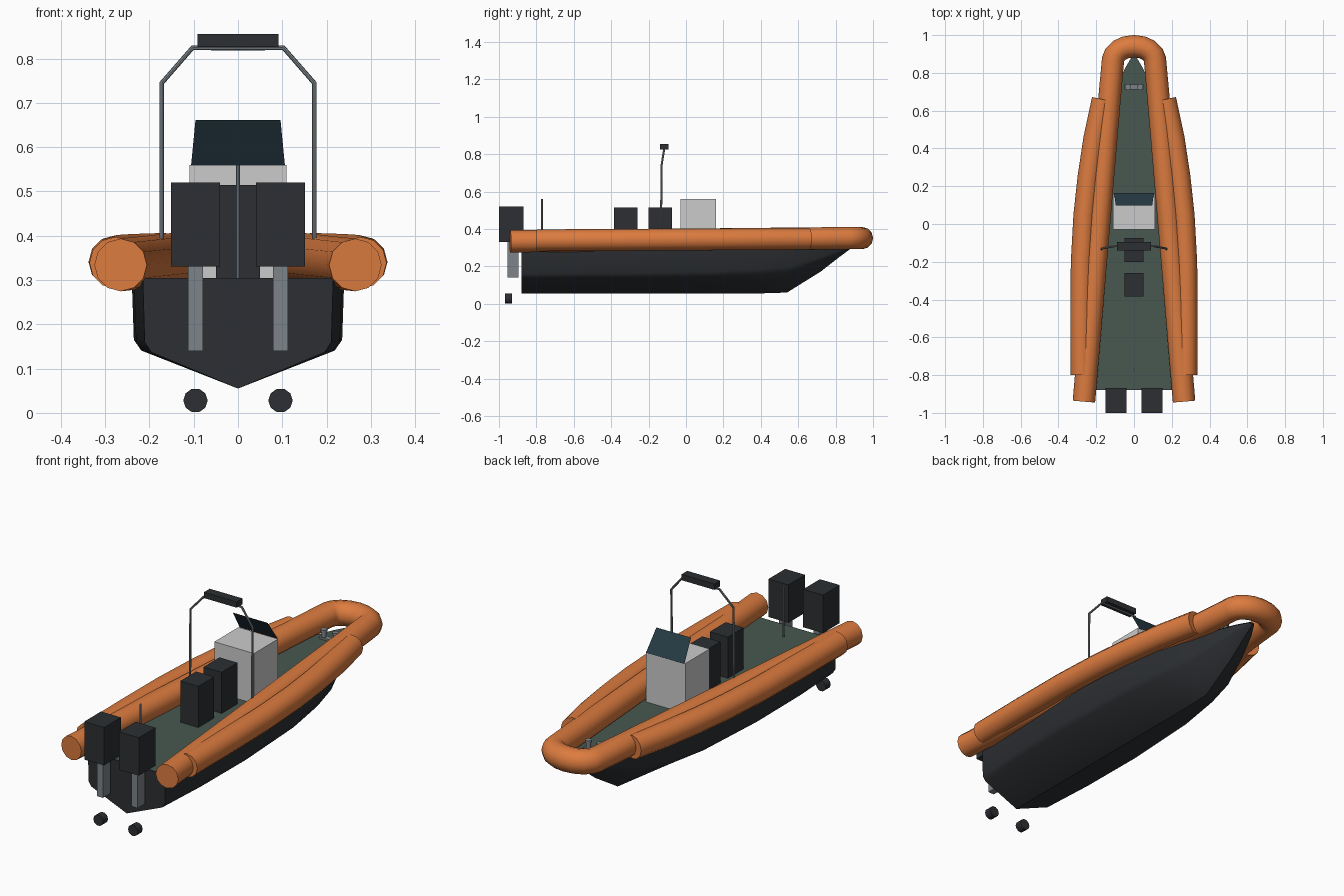
import bpy, bmesh, math
from mathutils import Vector

if "Cube" in bpy.data.objects:
    bpy.data.objects.remove(bpy.data.objects["Cube"])


def mat(name, rgb):
    m = bpy.data.materials.new(name)
    m.diffuse_color = (*rgb, 1)
    m.use_nodes = True
    m.node_tree.nodes["Principled BSDF"].inputs["Base Color"].default_value = m.diffuse_color
    return m


ORANGE = mat("orange_rubber", (0.72, 0.20, 0.05))
BLACK = mat("black_paint", (0.025, 0.028, 0.032))
GREEN = mat("deck_green", (0.065, 0.095, 0.08))
GLASS = mat("dark_glass", (0.02, 0.045, 0.06))
STEEL = mat("steel", (0.20, 0.23, 0.25))
LIGHT = mat("console_grey", (0.60, 0.60, 0.60))


def mesh(name, verts, faces, material, smooth=None):
    me = bpy.data.meshes.new(name)
    me.from_pydata(verts, [], faces)
    bm = bmesh.new()
    bm.from_mesh(me)
    bmesh.ops.recalc_face_normals(bm, faces=bm.faces)
    bm.to_mesh(me)
    bm.free()
    me.materials.append(material)
    ob = bpy.data.objects.new(name, me)
    bpy.context.collection.objects.link(ob)
    if smooth:
        shade(ob, smooth)
    return ob


def shade(ob, angle):
    bpy.ops.object.select_all(action='DESELECT')
    ob.select_set(True)
    bpy.context.view_layer.objects.active = ob
    bpy.ops.object.shade_smooth_by_angle(angle=math.radians(angle))


def box(name, lo, hi, material):
    v = [(x, y, z) for x in (lo[0], hi[0]) for y in (lo[1], hi[1]) for z in (lo[2], hi[2])]
    f = [(0, 1, 3, 2), (4, 6, 7, 5), (0, 4, 5, 1), (2, 3, 7, 6), (0, 2, 6, 4), (1, 5, 7, 3)]
    return mesh(name, v, f, material)


def tube(name, points, radius, material, res=4):
    cu = bpy.data.curves.new(name, 'CURVE')
    cu.dimensions = '3D'
    cu.bevel_depth, cu.bevel_resolution, cu.use_fill_caps = radius, res, True
    sp = cu.splines.new('POLY')
    sp.points.add(len(points) - 1)
    for p, co in zip(sp.points, points):
        p.co = (*co, 1)
    ob = bpy.data.objects.new(name, cu)
    bpy.context.collection.objects.link(ob)
    bpy.ops.object.select_all(action='DESELECT')
    ob.select_set(True)
    bpy.context.view_layer.objects.active = ob
    bpy.ops.object.convert(target='MESH')
    ob = bpy.context.object
    ob.data.materials.clear()
    ob.data.materials.append(material)
    shade(ob, 40)
    return ob


def mirrored(half):
    return half + [(-x, y, z) for x, y, z in reversed(half) if abs(x) > 1e-6]


# hull: lofted stations (y, half beam, keel z, chine z)
stations = [(-0.88, 0.215, 0.055, 0.16), (-0.6, 0.235, 0.055, 0.163), (-0.25, 0.24, 0.055, 0.165),
            (0.15, 0.222, 0.055, 0.172), (0.38, 0.19, 0.055, 0.185), (0.54, 0.152, 0.06, 0.20),
            (0.72, 0.092, 0.172, 0.25), (0.82, 0.05, 0.25, 0.282), (0.885, 0.012, 0.298, 0.302)]
verts, faces = [], []
for y, w, zk, zc in stations:
    low = zc - (zc - zk) * 0.22
    verts += [(-w, y, 0.305), (-w * 0.98, y, zc), (-w * 0.91, y, low), (0, y, zk),
              (w * 0.91, y, low), (w * 0.98, y, zc), (w, y, 0.305)]
n = 7
for s in range(len(stations) - 1):
    for i in range(n):
        j = (i + 1) % n
        faces.append((s * n + i, s * n + j, (s + 1) * n + j, (s + 1) * n + i))
faces += [tuple(range(n)), tuple(range((len(stations) - 1) * n, len(stations) * n))]
mesh("hull", verts, faces, BLACK, 40)

# deck: thin sheet following the hull outline
dv = []
for y, w, _, _ in stations:
    dv += [(-w * 0.97, y, 0.309), (w * 0.97, y, 0.309)]
mesh("deck", dv, [(2 * i, 2 * i + 1, 2 * i + 3, 2 * i + 2) for i in range(len(stations) - 1)], GREEN)

# main inflatable tube, running around the bow
half = [(0.265, -0.94, 0.334), (0.19, -0.05, 0.342), (0.13, 0.66, 0.349), (0.111, 0.87, 0.351)]
half += [(0.109 * math.cos(a), 0.87 + 0.071 * math.sin(a), 0.351)
         for a in (math.radians(d) for d in (22, 45, 67, 90))]
half[-1] = (0, 0.941, 0.351)
tube("main_tube", mirrored(half), 0.0595, ORANGE)

# bulging outer side tubes
for s, side in ((1, "right"), (-1, "left")):
    path = [(0.277, -0.80), (0.279, -0.5), (0.276, -0.2), (0.262, 0.05), (0.24, 0.25),
            (0.21, 0.45), (0.165, 0.66)]
    tube(side + "_outer_tube", [(s * x, y, 0.339 + 0.006 * (y + 0.8)) for x, y in path], 0.0585, ORANGE)

# steering console and single-sheet windscreen
box("console", (-0.11, -0.03, 0.305), (0.11, 0.16, 0.56), LIGHT)
mesh("windscreen", [(-0.106, 0.165, 0.558), (0.106, 0.165, 0.558), (0.096, 0.097, 0.661),
                    (-0.096, 0.097, 0.661)], [(0, 1, 2, 3)], GLASS)

# seats
for name, y in (("front_seat", -0.2), ("rear_seat", -0.385)):
    box(name, (-0.05, y, 0.305), (0.05, y + 0.125, 0.515), BLACK)

# arch, light bar and aerial
arch = [(0.172, -0.135, 0.31), (0.172, -0.13, 0.745), (0.103, -0.117, 0.824), (0, -0.117, 0.824)]
tube("arch", mirrored(arch), 0.0055, STEEL, 2)
box("light_bar", (-0.091, -0.14, 0.826), (0.091, -0.094, 0.855), BLACK)
tube("aerial", [(0, -0.77, 0.305), (0, -0.77, 0.56)], 0.005, STEEL, 2)

# twin outboard engines
for s, side in ((1, "right"), (-1, "left")):
    c = s * 0.096
    box(side + "_engine_cowl", (c - 0.055, -1.0, 0.33), (c + 0.055, -0.868, 0.52), BLACK)
    box(side + "_engine_leg", (c - 0.017, -0.955, 0.14), (c + 0.017, -0.895, 0.335), STEEL)
    tube(side + "_propeller", [(c, -0.968, 0.028), (c, -0.93, 0.028)], 0.0275, BLACK, 3)

# bow mooring bitts
box("bitt_base", (-0.05, 0.711, 0.305), (0.05, 0.739, 0.318), STEEL)
for s, side in ((1, "right"), (-1, "left")):
    x = s * 0.032
    tube(side + "_bitt_post", [(x, 0.725, 0.315), (x, 0.725, 0.35)], 0.011, STEEL, 3)
    tube(side + "_bitt_cap", [(x, 0.725, 0.345), (x, 0.725, 0.357)], 0.016, STEEL, 3)
